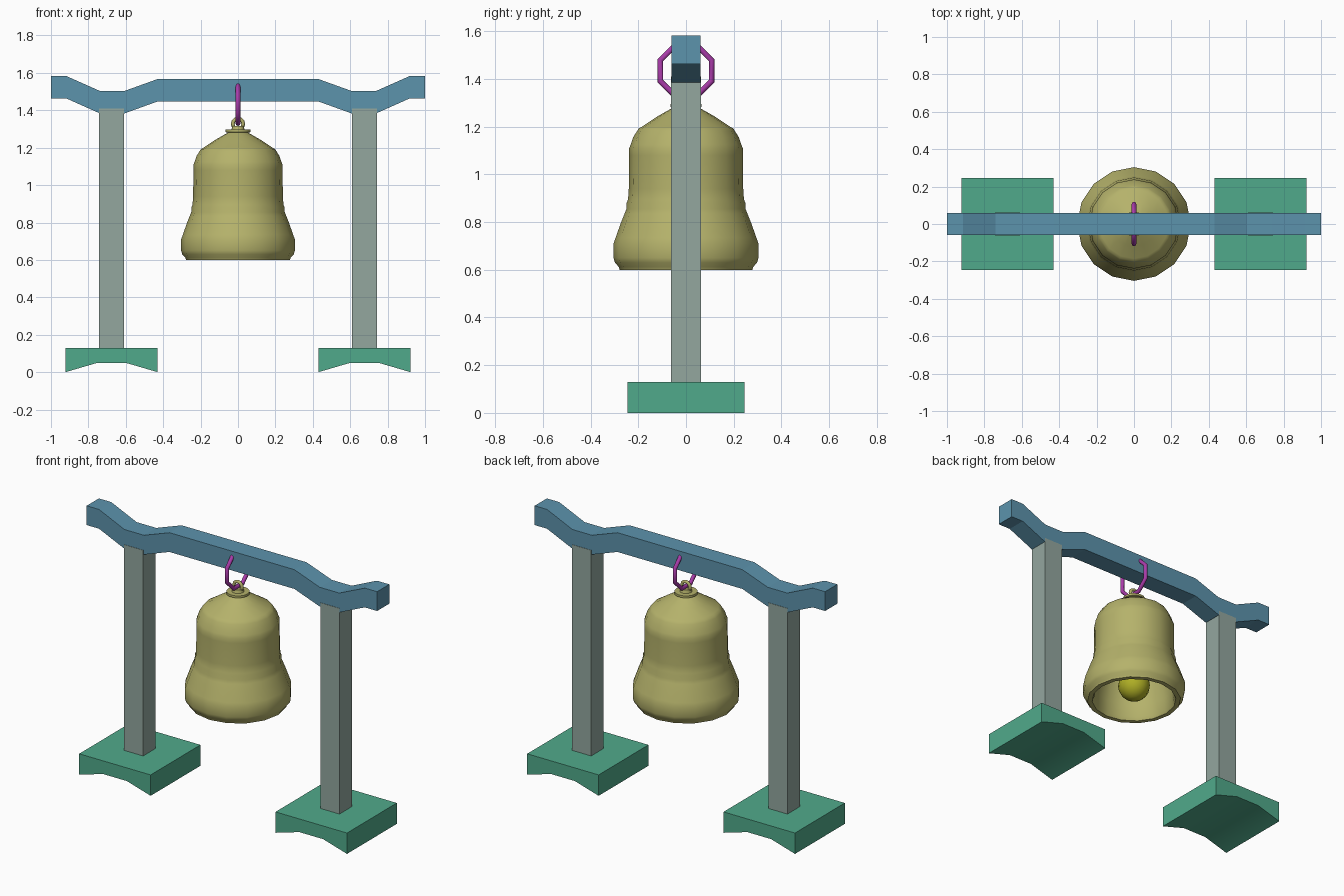
import bpy, bmesh, math

if "Cube" in bpy.data.objects:
    bpy.data.objects.remove(bpy.data.objects["Cube"])


def material(name, rgb):
    """Material from a colour as seen on screen."""
    m = bpy.data.materials.new(name)
    m.diffuse_color = (*[(c / 0.91) ** 2.2 for c in rgb], 1)
    m.use_nodes = True
    m.node_tree.nodes["Principled BSDF"].inputs["Base Color"].default_value = m.diffuse_color
    return m


BEAM = material("blue wood", (0.33, 0.52, 0.61))
POST = material("grey wood", (0.52, 0.59, 0.56))
BASE = material("green stone", (0.29, 0.60, 0.49))
BELL = material("bronze", (0.64, 0.63, 0.38))
HOOK = material("purple metal", (0.60, 0.22, 0.60))
BALL = material("yellow metal", (0.62, 0.62, 0.15))


def finish(ob, name, mat, smooth=None):
    ob.name = name
    ob.data.materials.append(mat)
    if smooth:
        bpy.ops.object.select_all(action='DESELECT')
        ob.select_set(True)
        bpy.context.view_layer.objects.active = ob
        bpy.ops.object.shade_smooth_by_angle(angle=math.radians(smooth))
    return ob


def from_bmesh(bm):
    bmesh.ops.recalc_face_normals(bm, faces=bm.faces)
    me = bpy.data.meshes.new("mesh")
    bm.to_mesh(me)
    bm.free()
    ob = bpy.data.objects.new("part", me)
    bpy.context.collection.objects.link(ob)
    return ob


def strip(name, top, bottom, depth, mat, smooth=None):
    """Solid whose xz outline runs between matching top and bottom lines."""
    bm = bmesh.new()
    rows = []
    for (xt, zt), (xb, zb) in zip(top, bottom):
        rows.append([bm.verts.new(c) for c in (
            (xt, -depth, zt), (xt, depth, zt), (xb, depth, zb), (xb, -depth, zb))])
    for a, b in zip(rows, rows[1:]):
        for i in range(4):
            j = (i + 1) % 4
            bm.faces.new((a[i], a[j], b[j], b[i]))
    bm.faces.new(rows[0])
    bm.faces.new(rows[-1])
    return finish(from_bmesh(bm), name, mat, smooth)


def lathe(name, profile, sides, mat, smooth):
    """Spin an (r, z) profile around the z axis."""
    bm = bmesh.new()
    vs = [bm.verts.new((r, 0, z)) for r, z in profile]
    es = [bm.edges.new(p) for p in zip(vs, vs[1:])]
    bmesh.ops.spin(bm, geom=vs + es, cent=(0, 0, 0), axis=(0, 0, 1),
                   angle=math.tau, steps=sides, use_duplicate=False)
    bmesh.ops.remove_doubles(bm, verts=bm.verts, dist=1e-4)
    return finish(from_bmesh(bm), name, mat, smooth)


# Crossbeam with dips over the posts and raised ends
half = [(0.43, 1.567), (0.605, 1.504), (0.74, 1.504), (0.915, 1.582), (1.0, 1.582)]
line = [(-x, z) for x, z in reversed(half)] + half
strip("crossbeam", line, [(x, z - 0.12) for x, z in line], 0.06, BEAM)

# Posts and arched feet
for side, s in (("left", -1), ("right", 1)):
    c = 0.676 * s
    strip(side + "_post", [(c - 0.066, 1.41), (c + 0.066, 1.41)],
          [(c - 0.066, 0.12), (c + 0.066, 0.12)], 0.062, POST)
    xs = (-0.246, -0.082, 0.082, 0.246)
    strip(side + "_foot", [(c + x, 0.13) for x in xs],
          [(c + x, z) for x, z in zip(xs, (0, 0.048, 0.048, 0))], 0.245, BASE, 30)

# Bell: outer wall from crown to lip, then the hollow inside
lathe("bell", [
    (0, 1.315), (0.03, 1.315), (0.035, 1.296), (0.066, 1.296), (0.066, 1.283),
    (0.055, 1.28), (0.12, 1.243), (0.185, 1.20), (0.198, 1.193), (0.205, 1.182),
    (0.222, 1.155), (0.232, 1.125), (0.238, 1.11), (0.238, 1.08), (0.240, 0.94),
    (0.243, 0.895), (0.249, 0.88), (0.250, 0.855), (0.258, 0.835), (0.272, 0.80),
    (0.295, 0.735), (0.304, 0.71), (0.304, 0.65), (0.298, 0.63), (0.282, 0.612),
    (0.278, 0.60), (0.25, 0.60), (0.24, 0.62), (0.235, 0.70), (0.212, 0.85),
    (0.205, 1.10), (0.16, 1.18), (0, 1.23)], 16, BELL, 50)

# Loop on the crown of the bell
bpy.ops.mesh.primitive_torus_add(major_segments=12, minor_segments=8,
                                 major_radius=0.028, minor_radius=0.01,
                                 location=(0, 0, 1.327), rotation=(math.pi / 2, 0, 0))
finish(bpy.context.object, "bell_loop", BELL, 50)

# Eight-sided hook ring passing through the beam and the loop
bpy.ops.mesh.primitive_torus_add(major_segments=8, minor_segments=8,
                                 major_radius=0.116, minor_radius=0.0125)
ring = bpy.context.object
ring.rotation_mode = 'ZYX'  # turn about its own axis first, then stand it up
ring.rotation_euler = (0, math.pi / 2, math.pi / 8)
ring.location = (0, 0, 1.435)
finish(ring, "hook_ring", HOOK, 50)

# Clapper inside the bell
bpy.ops.mesh.primitive_uv_sphere_add(segments=16, ring_count=10, radius=0.095,
                                     location=(0, 0, 0.697))
finish(bpy.context.object, "clapper_ball", BALL, 40)
bpy.ops.mesh.primitive_cylinder_add(vertices=8, radius=0.018, depth=0.48,
                                    location=(0, 0, 0.99))
finish(bpy.context.object, "clapper_rod", BALL, 50)
